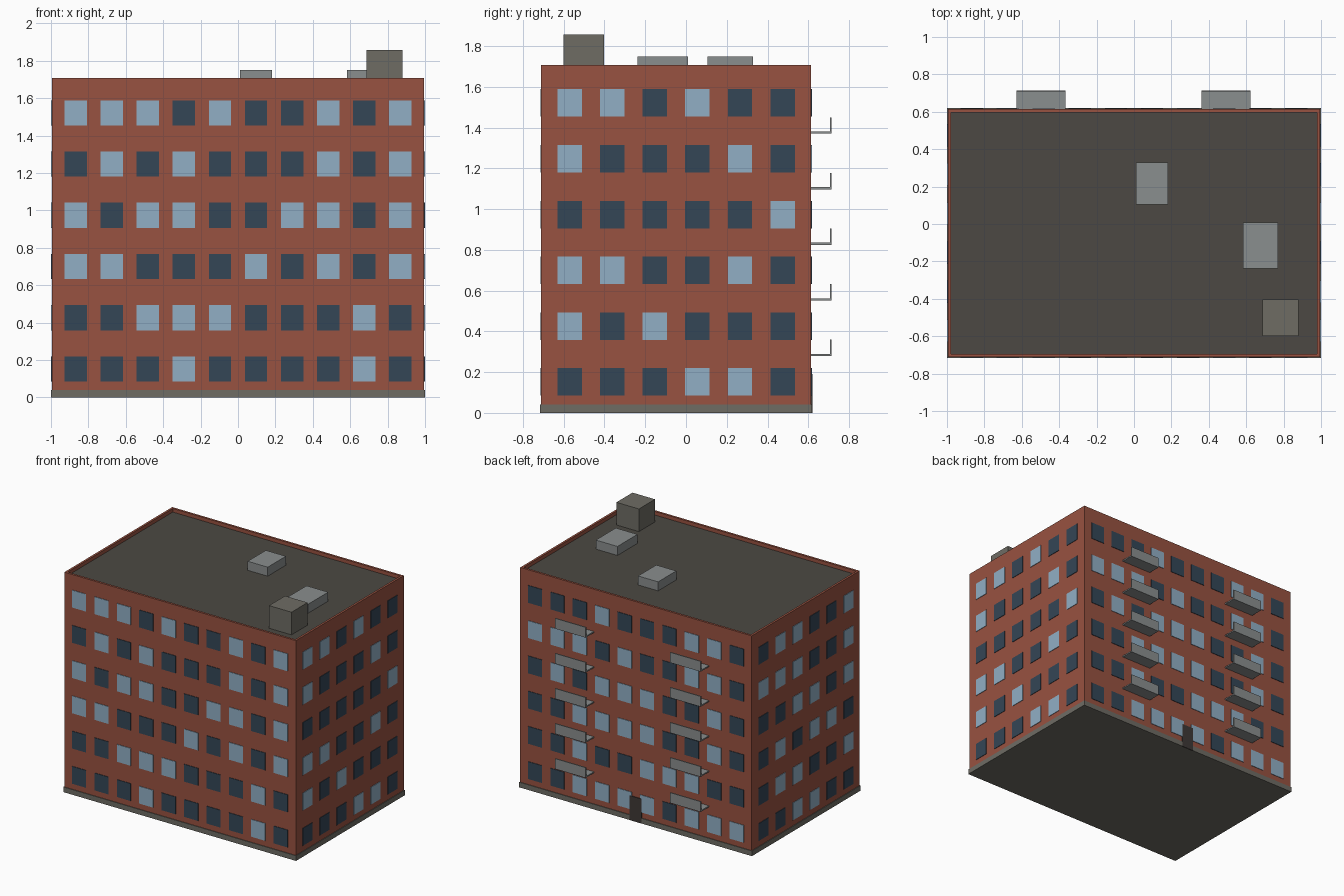
import bpy, bmesh
from mathutils import Matrix, Vector

if "Cube" in bpy.data.objects:
    bpy.data.objects.remove(bpy.data.objects["Cube"])


def material(name, r, g, b):
    lin = [((c / 255 + 0.055) / 1.055) ** 2.4 for c in (r, g, b)]
    m = bpy.data.materials.new(name)
    m.diffuse_color = (*lin, 1)
    m.use_nodes = True
    m.node_tree.nodes["Principled BSDF"].inputs["Base Color"].default_value = m.diffuse_color
    return m


brick = material("brick", 152, 82, 65)
concrete = material("concrete", 110, 108, 100)
roofing = material("roofing", 76, 73, 67)
metal = material("grey metal", 138, 142, 142)
lit = material("pale glass", 145, 175, 197)
dark = material("dark glass", 52, 70, 86)
door_paint = material("door paint", 62, 56, 54)


def add_box(bm, lo, hi, mat=0):
    lo, hi = Vector(lo), Vector(hi)
    mtx = Matrix.Translation((lo + hi) / 2) @ Matrix.Diagonal((*(hi - lo), 1))
    verts = bmesh.ops.create_cube(bm, size=1, matrix=mtx)["verts"]
    for f in {f for v in verts for f in v.link_faces}:
        f.material_index = mat


def finish(name, bm, *mats):
    me = bpy.data.meshes.new(name)
    bm.to_mesh(me)
    bm.free()
    for m in mats:
        me.materials.append(m)
    ob = bpy.data.objects.new(name, me)
    bpy.context.collection.objects.link(ob)
    return ob


def box(name, lo, hi, mat):
    bm = bmesh.new()
    add_box(bm, lo, hi)
    return finish(name, bm, mat)


# Main dimensions
X, Y0, Y1, TOP = 0.995, -0.711, 0.614, 1.708
YC = (Y0 + Y1) / 2
ROOF, RIM = 1.68, 0.024

# Brick walls: a block whose top is inset and sunk to make parapet and roof deck
bm = bmesh.new()
add_box(bm, (-X, Y0, 0.02), (X, Y1, TOP))
bm.normal_update()
deck = max(bm.faces, key=lambda f: f.calc_center_median().z)
bmesh.ops.inset_region(bm, faces=[deck], thickness=RIM)
inner = bmesh.ops.extrude_face_region(bm, geom=[deck])["geom"]
deck_new = [g for g in inner if isinstance(g, bmesh.types.BMFace)][0]
for v in deck_new.verts:
    v.co.z = ROOF
deck_new.material_index = 1
if deck.is_valid:
    bmesh.ops.delete(bm, geom=[deck], context="FACES_ONLY")
bmesh.ops.recalc_face_normals(bm, faces=bm.faces)
finish("walls", bm, brick, roofing)

# Plinth
box("plinth", (-1, Y0 - 0.005, 0), (1, Y1 + 0.005, 0.04), concrete)

# Window plates, rows from top floor down, L = pale glass, D = dark glass
W, H, Z0, FLOOR, OUT = 0.12, 0.135, 0.152, 0.2738, 0.004


def windows(name, rows, origin, along, step):
    origin, along = Vector(origin), Vector(along)
    normal = along.cross(Vector((0, 0, 1)))
    bm = bmesh.new()
    for r, row in enumerate(rows.split()):
        for c, kind in enumerate(row):
            p = origin + along * (c - (len(row) - 1) / 2) * step
            p.z = Z0 + (5 - r) * FLOOR
            half = Vector([abs(a) * W / 2 + abs(n) * OUT for a, n in zip(along, normal)])
            half.z = H / 2
            add_box(bm, p - half, p + half, 0 if kind == "L" else 1)
    finish(name, bm, lit, dark)


windows("front_windows",
        "LLLDLDDLDL DLDLDDDLDL LDLLDDLLDL LLDDDLDLDL DDLLLDDDLD DDDLDDDDLD",
        (0, Y0, 0), (1, 0, 0), 0.1926)
windows("back_windows",
        "DDDLDDDLLD LLLDLDDLLD DLDLLLDDLD DDLLLLDDLD DDLDDLLLDD DDLLLLDLLL",
        (0, Y1, 0), (-1, 0, 0), 0.1926)
windows("right_windows",
        "LLDLDD LDDDLD DDDDDL LLDDLD LDLDDD DDDLLD",
        (X, YC, 0), (0, 1, 0), 0.209)
windows("left_windows",
        "DLLDDL LLLDDL DDLLDL DLDLLD DLLDDL DDLLDD",
        (-X, YC, 0), (0, -1, 0), 0.209)

# Back door
box("door", (-0.05, Y1 - 0.004, 0.0), (0.05, Y1 + 0.006, 0.19), door_paint)

# Balconies: slab and front rail panel, two columns on five floors
slabs, rails = bmesh.new(), bmesh.new()
for cx in (-0.496, 0.493):
    for i in range(5):
        z = 0.28 + i * 0.2725
        add_box(slabs, (cx - 0.131, Y1 - 0.005, z), (cx + 0.131, 0.715, z + 0.01))
        add_box(rails, (cx - 0.131, 0.707, z + 0.01), (cx + 0.131, 0.715, z + 0.08))
finish("balcony_slabs", slabs, metal)
finish("balcony_rails", rails, metal)

# Rooftop equipment
box("stair_tower", (0.687, -0.60, ROOF), (0.88, -0.403, 1.856), concrete)
box("roof_unit_back", (0.01, 0.105, ROOF), (0.182, 0.328, 1.75), metal)
box("roof_unit_front", (0.583, -0.237, ROOF), (0.769, 0.009, 1.75), metal)
